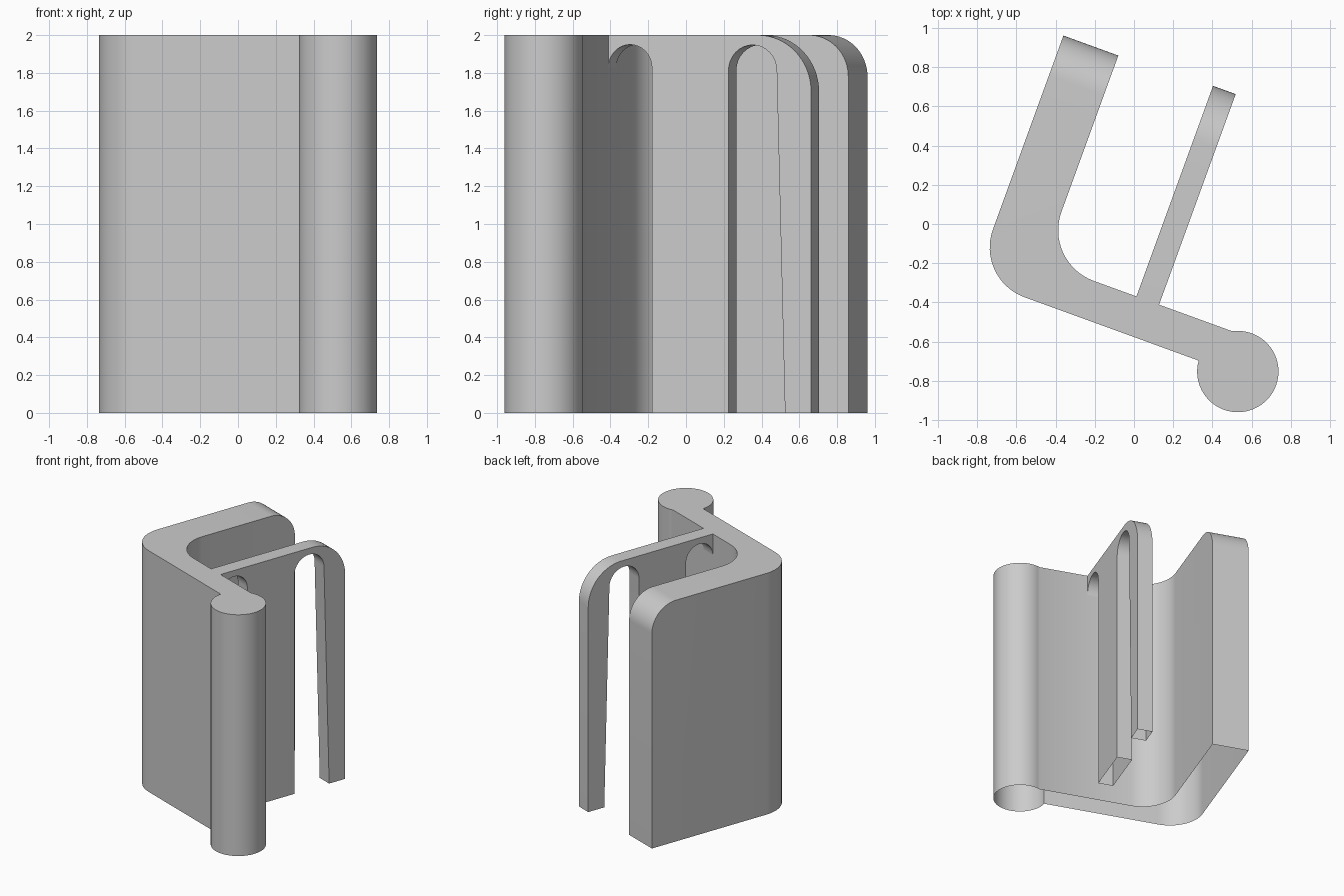
import bpy, bmesh
from math import cos, sin, radians
from mathutils import Matrix, Vector

if "Cube" in bpy.data.objects:
    bpy.data.objects.remove(bpy.data.objects["Cube"], do_unlink=True)

HEIGHT = 2.0
TURN = Matrix.Rotation(radians(-20), 4, 'Z')   # whole part is turned in plan

grey = bpy.data.materials.new("plain_grey")
grey.use_nodes = True
grey.diffuse_color = (0.6, 0.6, 0.6, 1)
grey.node_tree.nodes["Principled BSDF"].inputs["Base Color"].default_value = (0.6, 0.6, 0.6, 1)


def arc(cx, cy, r, start, end, steps=16):
    """Points on an arc, angles in degrees."""
    angles = [radians(start + (end - start) * i / steps) for i in range(steps + 1)]
    return [(cx + r * cos(a), cy + r * sin(a)) for a in angles]


def extrude(points, offset):
    """Closed solid from a flat outline swept along an offset."""
    bm = bmesh.new()
    face = bm.faces.new([bm.verts.new(p) for p in points])
    result = bmesh.ops.extrude_face_region(bm, geom=[face], use_keep_orig=True)
    moved = [g for g in result["geom"] if isinstance(g, bmesh.types.BMVert)]
    bmesh.ops.translate(bm, verts=moved, vec=offset)
    bmesh.ops.recalc_face_normals(bm, faces=bm.faces)
    return bm


def finish(bm, name):
    """Open the underside, turn the part and shade it."""
    under = [f for f in bm.faces if all(v.co.z < 0.001 for v in f.verts)]
    bmesh.ops.delete(bm, geom=under, context='FACES')
    bm.transform(TURN)
    mesh = bpy.data.meshes.new(name)
    bm.to_mesh(mesh)
    bm.free()
    mesh.materials.append(grey)
    obj = bpy.data.objects.new(name, mesh)
    bpy.context.collection.objects.link(obj)
    bpy.ops.object.select_all(action='DESELECT')
    obj.select_set(True)
    bpy.context.view_layer.objects.active = obj
    bpy.ops.object.shade_smooth_by_angle(angle=radians(30))


# Bracket: thick side wall, rounded corner, front wall and round pin in one outline
left, right, front, back, end = -0.667, -0.369, -0.542, -0.343, 0.78
plan = [(left, end), (right, end)]
plan += arc(right + 0.275, back + 0.275, 0.275, 180, 270)
plan += arc(0.755, -0.526, 0.2075, 118, -175.6, 48)
plan += arc(left + 0.27, front + 0.27, 0.27, 270, 180)
bracket = extrude([(x, y, 0) for x, y in plan], Vector((0, 0, HEIGHT)))
top_edge = [e for e in bracket.edges
            if all(v.co.z > HEIGHT - 0.01 and v.co.y > end - 0.01 for v in e.verts)]
bmesh.ops.bevel(bracket, geom=top_edge, offset=0.22, segments=16, profile=0.5,
                affect='EDGES')
finish(bracket, "bracket_with_pin")

# Thin arm: two legs hanging below arched slots, rounded outer corner
side = [(back, HEIGHT)]
side += arc(-0.22, 1.827, 0.123, 180, 0)
side += [(-0.097, 0), (0.334, 0)]
side += arc(0.47, 1.812, 0.136, 180, 0)
side += [(0.653, 0), (0.8, 0)]
side += arc(0.5, HEIGHT - 0.3, 0.3, 0, 90)
arm = extrude([(0.138, y, z) for y, z in side], Vector((0.123, 0, 0)))
finish(arm, "slotted_arm")
